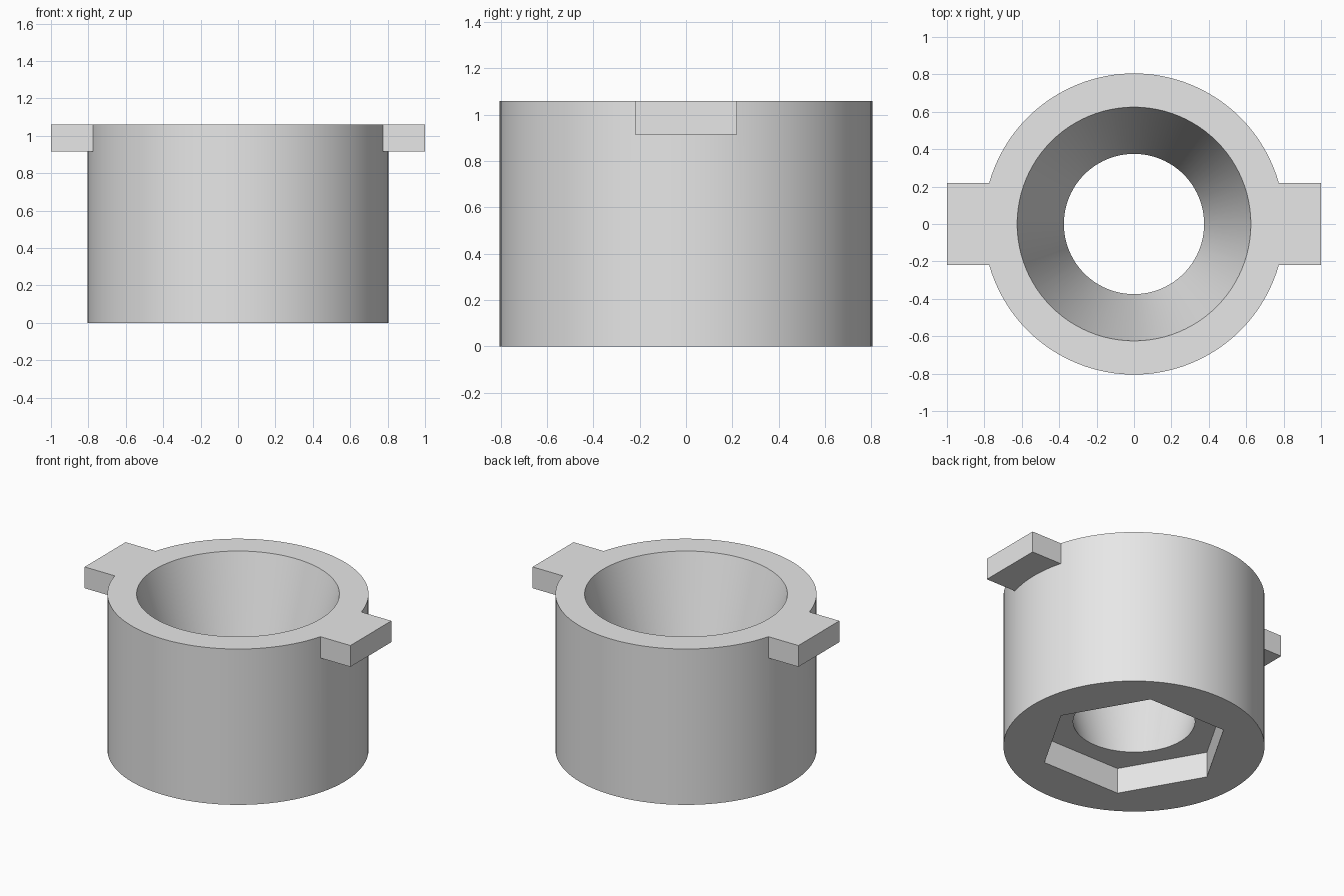
import bpy
import math

default_cube = bpy.data.objects.get("Cube")
if default_cube:
    bpy.data.objects.remove(default_cube, do_unlink=True)

HEIGHT = 1.06
OUTER_R = 0.805
RIM_R = 0.625        # funnel radius at the top
HOLE_R = 0.375       # funnel radius where it meets the pocket
POCKET_DEPTH = 0.175
POCKET_R = 0.587     # hexagon corner radius
TAB_WIDTH = 0.44
TAB_THICK = 0.145
SIDES = 96

grey = bpy.data.materials.new("plain grey")
grey.use_nodes = True
grey.diffuse_color = (0.8, 0.8, 0.8, 1)
grey.node_tree.nodes["Principled BSDF"].inputs["Base Color"].default_value = (0.8, 0.8, 0.8, 1)


def frustum(name, sides, r_low, r_high, z_low, z_high, turn=0):
    bpy.ops.mesh.primitive_cone_add(
        vertices=sides, radius1=r_low, radius2=r_high, depth=z_high - z_low,
        location=(0, 0, (z_low + z_high) / 2), rotation=(0, 0, turn))
    obj = bpy.context.object
    obj.name = name
    bpy.ops.object.transform_apply(location=True, rotation=True, scale=True)
    obj.data.materials.append(grey)
    return obj


def combine(target, tool, operation):
    mod = target.modifiers.new(tool.name, 'BOOLEAN')
    mod.operation = operation
    mod.solver = 'EXACT'
    mod.object = tool
    bpy.context.view_layer.objects.active = target
    bpy.ops.object.modifier_apply(modifier=mod.name)
    bpy.data.objects.remove(tool, do_unlink=True)


# Round body
body = frustum("collar_body", SIDES, OUTER_R, OUTER_R, 0, HEIGHT)

# Bar across the top that leaves a tab on each side
bpy.ops.mesh.primitive_cube_add(size=1, location=(0, 0, HEIGHT - TAB_THICK / 2))
bar = bpy.context.object
bar.name = "side_tabs"
bar.scale = (2, TAB_WIDTH, TAB_THICK)
bpy.ops.object.transform_apply(location=True, rotation=True, scale=True)
bar.data.materials.append(grey)
combine(body, bar, 'UNION')

# Tapered bore, extended past both of its ends for a clean cut
slope = (RIM_R - HOLE_R) / (HEIGHT - POCKET_DEPTH)
over = 0.1
bore = frustum("tapered_bore", SIDES, HOLE_R - slope * over, RIM_R + slope * over,
               POCKET_DEPTH - over, HEIGHT + over)
combine(body, bore, 'DIFFERENCE')

# Hexagonal pocket underneath, with corners on the x axis
pocket = frustum("hex_pocket", 6, POCKET_R, POCKET_R, -over, POCKET_DEPTH, math.radians(30))
corner = max(v.co.x for v in pocket.data.vertices)
if corner < POCKET_R - 0.01:
    for v in pocket.data.vertices:
        v.co.x, v.co.y = v.co.y, -v.co.x
combine(body, pocket, 'DIFFERENCE')

# Smooth round walls with crisp edges
bpy.ops.object.select_all(action='DESELECT')
body.select_set(True)
bpy.context.view_layer.objects.active = body
bpy.ops.object.shade_smooth_by_angle(angle=math.radians(30))
